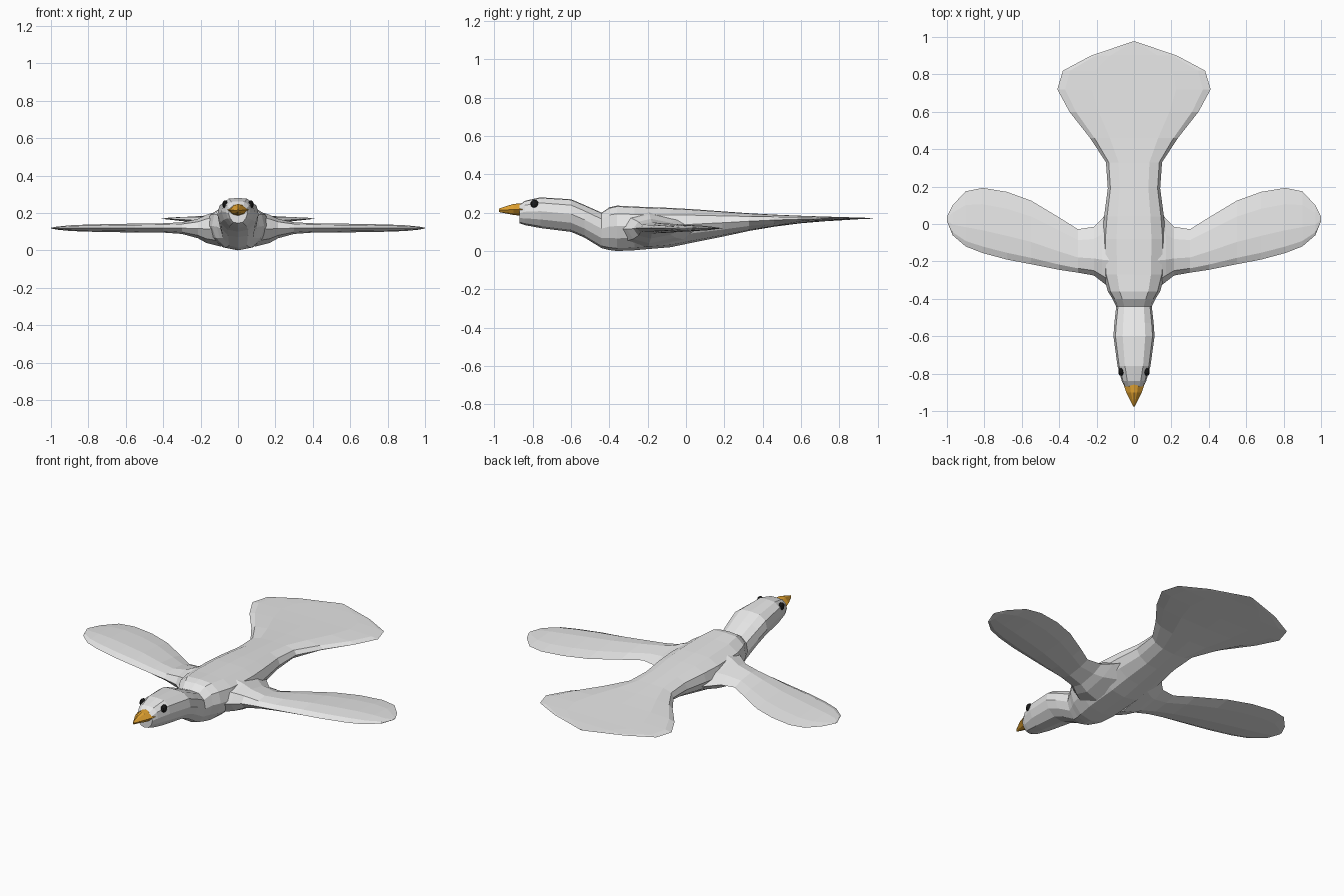
import bpy
import bmesh
from mathutils import Vector

default_cube = bpy.data.objects.get("Cube")
if default_cube:
    bpy.data.objects.remove(default_cube, do_unlink=True)


def make_material(name, colour):
    material = bpy.data.materials.new(name)
    material.use_nodes = True
    material.diffuse_color = (*colour, 1)
    shader = material.node_tree.nodes["Principled BSDF"]
    shader.inputs["Base Color"].default_value = (*colour, 1)
    shader.inputs["Roughness"].default_value = 0.8
    return material


white = make_material("feather white", (0.8, 0.8, 0.8))
orange = make_material("beak orange", (0.75, 0.36, 0.03))
black = make_material("eye black", (0.01, 0.01, 0.01))


def add_object(name, bm, material):
    """Turn a bmesh into a flat-shaded scene object."""
    bmesh.ops.recalc_face_normals(bm, faces=bm.faces[:])
    mesh = bpy.data.meshes.new(name)
    bm.to_mesh(mesh)
    bm.free()
    mesh.materials.append(material)
    obj = bpy.data.objects.new(name, mesh)
    bpy.context.scene.collection.objects.link(obj)
    return obj


def loft(name, rings, material):
    """Skin a row of closed rings and cap both ends."""
    bm = bmesh.new()
    loops = [[bm.verts.new(point) for point in ring] for ring in rings]
    for first, second in zip(loops, loops[1:]):
        count = len(first)
        for i in range(count):
            j = (i + 1) % count
            bm.faces.new((first[i], first[j], second[j], second[i]))
    bm.faces.new(loops[0])
    bm.faces.new(loops[-1])
    return add_object(name, bm, material)


def mirror_across_x(obj):
    modifier = obj.modifiers.new("mirror", "MIRROR")
    modifier.use_axis[0] = True


def cross_section(y, half_width, bottom, top, profile):
    """Symmetric ring at y from (width share, height share) pairs."""
    right = [(half_width * u, y, bottom + (top - bottom) * v) for u, v in profile]
    left = [(-x, y, z) for x, y, z in reversed(right) if x > 0]
    return right + left


# Body: head, neck, breast and fan tail along y
body_stations = [  # y, half width, bottom, top
    (-0.87, 0.05, 0.145, 0.24),
    (-0.84, 0.065, 0.135, 0.262),
    (-0.76, 0.088, 0.12, 0.28),
    (-0.60, 0.11, 0.1, 0.27),
    (-0.53, 0.105, 0.07, 0.24),
    (-0.44, 0.095, 0.015, 0.2),
    (-0.40, 0.115, 0.005, 0.228),
    (-0.36, 0.14, 0, 0.237),
    (-0.27, 0.165, 0.004, 0.232),
    (-0.08, 0.17, 0.02, 0.225),
    (0.04, 0.16, 0.045, 0.218),
    (0.19, 0.14, 0.075, 0.207),
    (0.33, 0.15, 0.105, 0.197),
    (0.46, 0.235, 0.127, 0.19),
    (0.60, 0.345, 0.145, 0.184),
    (0.72, 0.41, 0.155, 0.18),
    (0.82, 0.38, 0.161, 0.177),
    (0.90, 0.23, 0.166, 0.175),
    (0.975, 0.01, 0.169, 0.172),
]
body_profile = [(0, 0), (0.5, 0.06), (0.85, 0.28), (1, 0.55),
                (0.9, 0.82), (0.55, 0.98), (0, 1)]
loft("body", [cross_section(*s, body_profile) for s in body_stations], white)

# Wings: paddle outline with a thin section, thick at the root
wing_stations = [  # x, leading y, trailing y, bottom, top
    (0.09, -0.37, 0.12, 0.02, 0.215),
    (0.17, -0.31, 0.03, 0.04, 0.19),
    (0.215, -0.275, -0.015, 0.065, 0.168),
    (0.30, -0.26, -0.028, 0.088, 0.15),
    (0.40, -0.245, 0.035, 0.095, 0.145),
    (0.55, -0.215, 0.125, 0.095, 0.143),
    (0.68, -0.19, 0.172, 0.098, 0.141),
    (0.81, -0.155, 0.193, 0.1, 0.138),
    (0.90, -0.12, 0.175, 0.104, 0.134),
    (0.97, -0.06, 0.1, 0.111, 0.127),
    (1, 0.015, 0.04, 0.117, 0.121),
]
wing_profile = [(0, 0.5), (0.1, 0.85), (0.35, 1), (0.75, 0.8),
                (1, 0.5), (0.75, 0.2), (0.35, 0), (0.1, 0.15)]


def wing_ring(x, lead, trail, bottom, top):
    return [(x, lead + (trail - lead) * u, bottom + (top - bottom) * v)
            for u, v in wing_profile]


wings = loft("wings", [wing_ring(*s) for s in wing_stations], white)
mirror_across_x(wings)

# Beak: tapering diamond
beak_stations = [
    (-0.83, 0.064, 0.182, 0.25),
    (-0.90, 0.042, 0.188, 0.246),
    (-0.975, 0.004, 0.203, 0.222),
]
beak_profile = [(0, 0), (0.6, 0.15), (1, 0.5), (0.4, 0.92), (0, 1)]
loft("beak", [cross_section(*s, beak_profile) for s in beak_stations], orange)

# Eyes: small beads on the sides of the head
bm = bmesh.new()
bmesh.ops.create_uvsphere(bm, u_segments=10, v_segments=6, radius=0.022)
bmesh.ops.scale(bm, vec=(0.7, 1, 1), verts=bm.verts[:])
bmesh.ops.translate(bm, vec=Vector((0.069, -0.79, 0.246)), verts=bm.verts[:])
mirror_across_x(add_object("eyes", bm, black))
